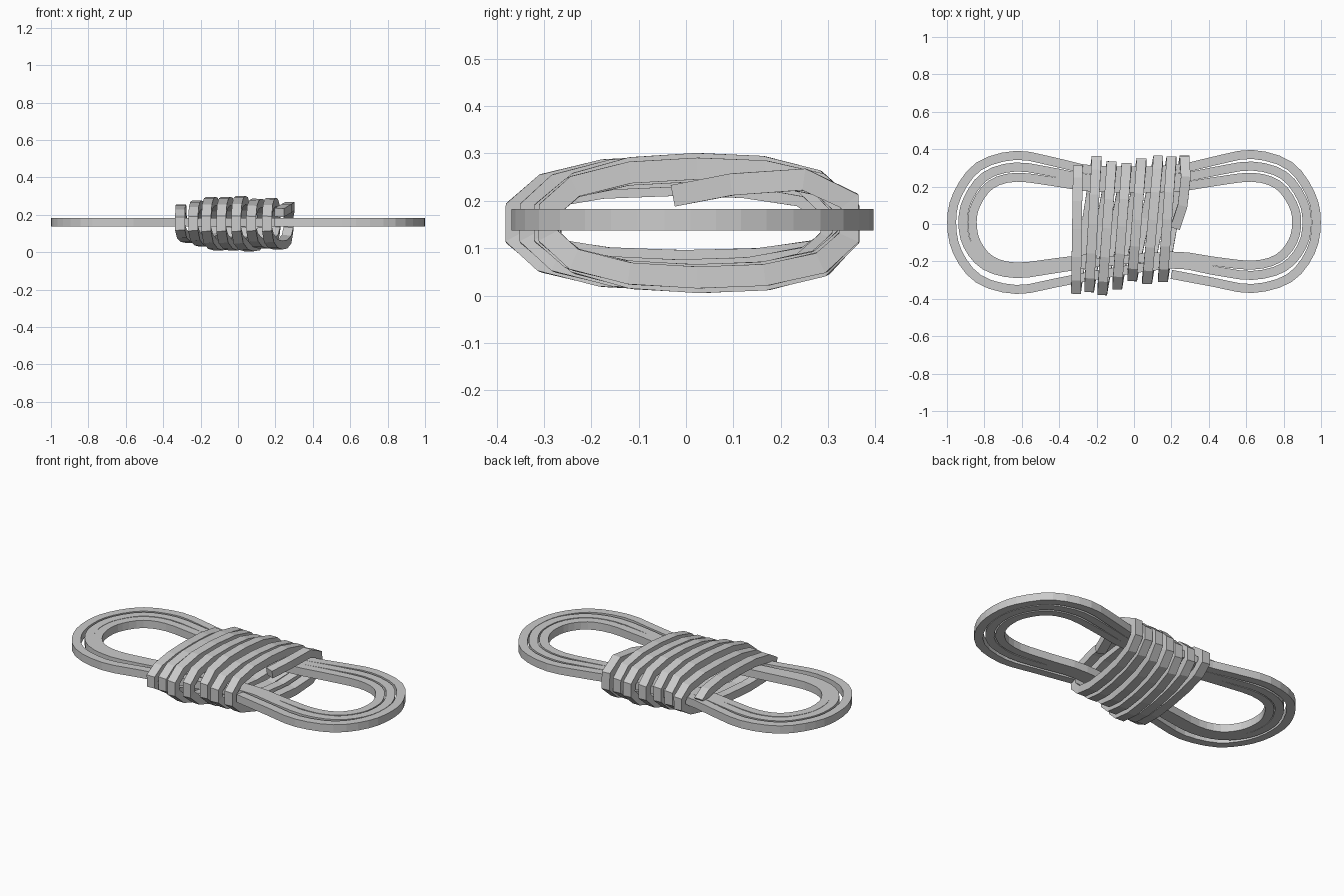
import bpy
import bmesh
from mathutils import Vector

cube = bpy.data.objects.get("Cube")
if cube:
    bpy.data.objects.remove(cube)

GREY = (0.6, 0.6, 0.6, 1.0)
rope_grey = bpy.data.materials.new("rope_grey")
rope_grey.use_nodes = True
rope_grey.diffuse_color = GREY
rope_grey.node_tree.nodes["Principled BSDF"].inputs["Base Color"].default_value = GREY


def smooth_path(points, steps):
    """Catmull-Rom curve through the control points."""
    padded = [points[0]] + points + [points[-1]]
    path = []
    for a, b, c, d in zip(padded, padded[1:], padded[2:], padded[3:]):
        for i in range(steps):
            t = i / steps
            path.append(b + (c - a) * (t / 2)
                        + (2 * a - 5 * b + 4 * c - d) * (t * t / 2)
                        + (3 * b - a - 3 * c + d) * (t ** 3 / 2))
    return path + [points[-1]]


def sweep(name, path, axis, width, height):
    """Rectangular strand along a path; its width lies along the given axis."""
    bm = bmesh.new()
    rings = []
    for i, p in enumerate(path):
        before = path[max(i - 1, 0)]
        after = path[min(i + 1, len(path) - 1)]
        tangent = (after - before).normalized()
        side = (axis - tangent * axis.dot(tangent)).normalized() * width / 2
        up = tangent.cross(side).normalized() * height / 2
        corners = (side + up, up - side, -side - up, side - up)
        rings.append([bm.verts.new(p + c) for c in corners])
    for r, s in zip(rings, rings[1:]):
        for k in range(4):
            n = (k + 1) % 4
            bm.faces.new((r[k], r[n], s[n], s[k]))
    bm.faces.new(rings[0])
    bm.faces.new(rings[-1])
    bmesh.ops.recalc_face_normals(bm, faces=bm.faces)
    mesh = bpy.data.meshes.new(name)
    bm.to_mesh(mesh)
    bm.free()
    mesh.materials.append(rope_grey)
    obj = bpy.data.objects.new(name, mesh)
    bpy.context.collection.objects.link(obj)
    return obj


# Flat coil: three nested figure loops joined under the wrapping
COIL_Z = 0.16
LOBE_X = 0.63


def quarter(side, reach, bulge):
    """Control points from the waist out to just before the end of a lobe."""
    span = reach - LOBE_X
    outline = [(0.2, 0.78), (0.42, 0.9), (LOBE_X, 1),
               (LOBE_X + span * 0.58, 0.84), (LOBE_X + span * 0.91, 0.43)]
    return [Vector((side * x, bulge * y, COIL_Z)) for x, y in outline]


# right reach, left reach, bulges: right front, right back, left back, left front
loops = [(0.975, 0.975, -0.345, 0.372, 0.367, -0.35),
         (0.925, 0.915, -0.275, 0.31, 0.305, -0.265),
         (0.87, 0.865, -0.22, 0.25, 0.25, -0.23)]
coil = []
for right, left, rf, rb, lb, lf in loops:
    coil += quarter(1, right, rf)
    coil.append(Vector((right, 0.01, COIL_Z)))
    coil += quarter(1, right, rb)[::-1]
    coil += quarter(-1, left, lb)
    coil.append(Vector((-left, 0.01, COIL_Z)))
    coil += quarter(-1, left, lf)[::-1]
sweep("coiled_rope", smooth_path(coil, 3), Vector((0, 0, 1)), 0.046, 0.048)

# Wrapping: faceted turns around the waist, back to front over the top
MID_Z = 0.153
# back x, back y, front x, front y, height of each turn
turns = [(-0.30, 0.30, -0.31, -0.355, 0.08),
         (-0.20, 0.345, -0.24, -0.345, 0.1),
         (-0.12, 0.315, -0.17, -0.36, 0.12),
         (-0.04, 0.305, -0.09, -0.33, 0.12),
         (0.04, 0.33, -0.01, -0.285, 0.125),
         (0.13, 0.345, 0.07, -0.3, 0.11),
         (0.2, 0.34, 0.155, -0.29, 0.115)]
tail_start = (0.27, 0.345)
arch = [(1, 0.25), (0.82, 0.72), (0.45, 0.95), (0, 1),
        (-0.45, 0.93), (-0.82, 0.68), (-1, 0.25)]
wrap = []
for i, (bx, by, fx, fy, rise) in enumerate(turns):
    nx, ny = turns[i + 1][:2] if i + 1 < len(turns) else tail_start
    for sign, back_x, back_y, row in ((1, bx, by, arch), (-1, nx, ny, arch[::-1])):
        for u, h in row:
            t = (u + 1) / 2
            wrap.append(Vector((fx + (back_x - fx) * t, fy + (back_y - fy) * t,
                                MID_Z + sign * rise * h)))

# Loose end resting on top of the coil
wrap += [Vector(p) for p in ((0.27, 0.345, 0.2), (0.277, 0.25, 0.245),
                             (0.26, 0.1, 0.235), (0.22, -0.02, 0.212))]
sweep("wrapped_rope", wrap, Vector((1, 0, 0)), 0.052, 0.046)
